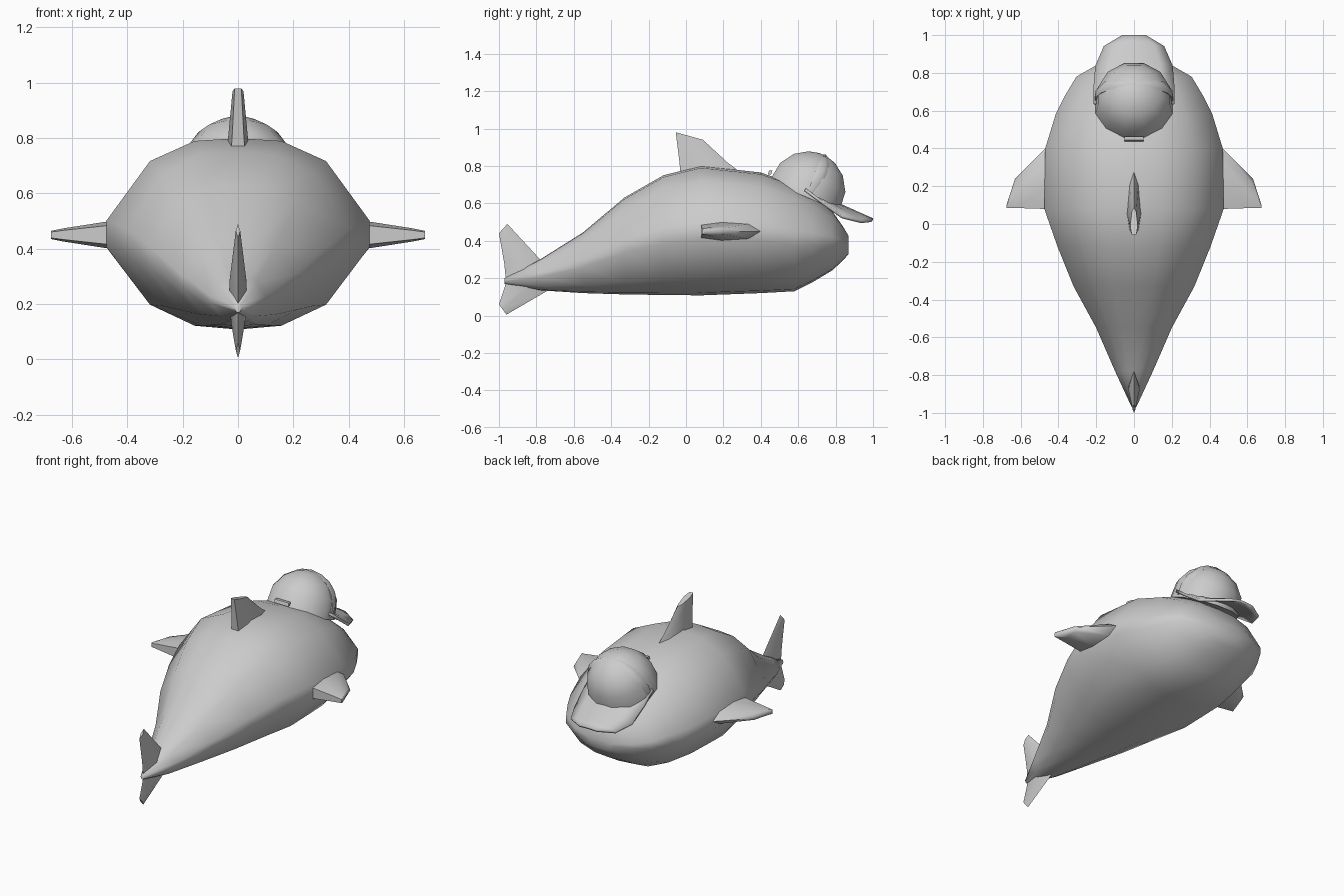
import bpy, bmesh, math
from mathutils import Vector

if "Cube" in bpy.data.objects:
    bpy.data.objects.remove(bpy.data.objects["Cube"])

grey = bpy.data.materials.new("plain grey")
grey.diffuse_color = (0.6, 0.6, 0.6, 1)
grey.use_nodes = True
grey.node_tree.nodes["Principled BSDF"].inputs["Base Color"].default_value = grey.diffuse_color


def finish(name, bm, angle=60):
    """Turn a bmesh into a smooth shaded object."""
    bmesh.ops.recalc_face_normals(bm, faces=bm.faces)
    me = bpy.data.meshes.new(name)
    bm.to_mesh(me)
    bm.free()
    me.materials.append(grey)
    ob = bpy.data.objects.new(name, me)
    bpy.context.collection.objects.link(ob)
    bpy.ops.object.select_all(action='DESELECT')
    ob.select_set(True)
    bpy.context.view_layer.objects.active = ob
    bpy.ops.object.shade_smooth_by_angle(angle=math.radians(angle))
    return ob


def loft(name, rings, angle=60):
    """Skin closed rings of equal length and cap both ends."""
    bm = bmesh.new()
    rows = [[bm.verts.new(p) for p in r] for r in rings]
    n = len(rows[0])
    for a, b in zip(rows, rows[1:]):
        for i in range(n):
            j = (i + 1) % n
            bm.faces.new((a[i], a[j], b[j], b[i]))
    bm.faces.new(rows[0])
    bm.faces.new(rows[-1])
    return finish(name, bm, angle)


# Body: a faceted cross-section swept from tail to snout
section = [(0, 1), (.33, .985), (.67, .88), (1, .57), (1, .43), (.67, .13), (.33, .02), (0, 0)]
section += [(-x, z) for x, z in section[-2:0:-1]]
# y, half width, bottom, top
stations = [(-.97, .012, .17, .20), (-.78, .10, .135, .30), (-.55, .20, .12, .445),
            (-.33, .32, .113, .63), (-.12, .405, .11, .75), (.08, .475, .108, .80),
            (.40, .47, .12, .765), (.58, .415, .13, .70), (.68, .365, .18, .64),
            (.78, .305, .24, .56), (.84, .20, .295, .475), (.87, .09, .33, .425)]
loft("body", [[(x * w, y, b + z * (t - b)) for x, z in section] for y, w, b, t in stations], 70)

# Tail fin: spine to tip rows, thick in the middle and thin at the lobes
tail_rows = [(.49, -.955, -1.0, .44, .008), (.30, -.78, -.972, .28, .03),
             (.20, -.74, -.962, .18, .03), (.13, -.745, -.97, .15, .026),
             (.005, -.96, -1.0, .06, .008)]
rings = []
for zf, yf, yb, zb, w in tail_rows:
    ym, zm = (yf + yb) / 2, (zf + zb) / 2
    rings.append([(0, yf, zf), (w, ym, zm), (0, yb, zb), (-w, ym, zm)])
loft("tail_fin", rings, 70)

# Dorsal fin: root buried in the back, tip swept towards the tail
rings = []
for yb, zb, yf, zf, w in [(-.03, .76, .30, .76, .04), (-.035, .82, .22, .82, .034),
                          (-.055, .98, .09, .94, .02)]:
    q = lambda t: (yb + (yf - yb) * t, zb + (zf - zb) * t)
    rings.append([(-w * .6, *q(0)), (w * .6, *q(0)), (w, *q(.3)), (w * .6, *q(.8)),
                  (0, *q(1)), (-w * .6, *q(.8)), (-w, *q(.3))])
loft("dorsal_fin", rings)

# Side fins: swept back wedges, mirrored
for side, label in ((1, "right"), (-1, "left")):
    rings = []
    for x, yb, yf, h in [(.40, .08, .44, .058), (.475, .08, .395, .048),
                         (.63, .085, .24, .024), (.675, .085, .10, .015)]:
        d = yf - yb
        rings.append([(side * x, yb + d * t, .45 + k * h)
                      for t, k in ((0, -.7), (.35, -1), (.8, -.8), (1, 0), (.8, .8), (.35, 1), (0, .7))])
    loft(label + "_side_fin", rings)

# Cap frame: the cap leans forward over the forehead
centre = Vector((0, .645, .665))
tilt = math.radians(-24)
fwd = Vector((0, math.cos(tilt), math.sin(tilt)))
up = Vector((0, -math.sin(tilt), math.cos(tilt)))
right = Vector((1, 0, 0))


def cap_point(x, f, u):
    return centre + right * x + fwd * f + up * u


# Cap crown: low-poly dome
rings = []
for k in range(5):
    a = math.radians((-8, 22, 46, 68, 84)[k])
    r = .213 * math.cos(a)
    rings.append([cap_point(r * math.cos(t), r * math.sin(t), .215 * math.sin(a))
                  for t in (math.tau * (i + .5) / 12 for i in range(12))])
loft("cap_crown", rings, 50)

# Cap ridge: raised arch dividing the front panel from the back of the crown
arch = []
for i in range(11):
    t = math.pi * i / 10
    lift = math.sin(t)
    r0, r1 = .195, .208 + .018 * lift
    spread = .008 + .04 * lift * (1 - lift) * 2
    p = lambda r, s: Vector((r * math.cos(t), .655 + .085 * lift + s, .65 + r * lift * .93))
    arch.append([p(r0, -.012), p(r1, -.012), p(r1, spread), p(r0, spread + .02)])
loft("cap_ridge", arch)

# Cap brim: a thin plate that curves down at both sides
# forward distance, half width
rows = [(-.01, .214), (.10, .214), (.23, .205), (.335, .16), (.385, .065)]
bm = bmesh.new()
grid = []
for f, w in rows:
    grid.append([bm.verts.new(cap_point(w * s, f, .012 - .055 * (w * s / .2) ** 2 * min(1, max(0, f * 4))))
                 for s in (-1, -.66, -.33, 0, .33, .66, 1)])
for a, b in zip(grid, grid[1:]):
    for i in range(6):
        bm.faces.new((a[i], a[i + 1], b[i + 1], b[i]))
brim = finish("cap_brim", bm, 50)
solid = brim.modifiers.new("thickness", 'SOLIDIFY')
solid.thickness = .016

# Cap strap: small bar at the back of the cap
rings = [[(x, .437, .755), (x, .455, .755), (x, .462, .775), (x, .444, .775)] for x in (-.05, .05)]
loft("cap_strap", rings, 30)
